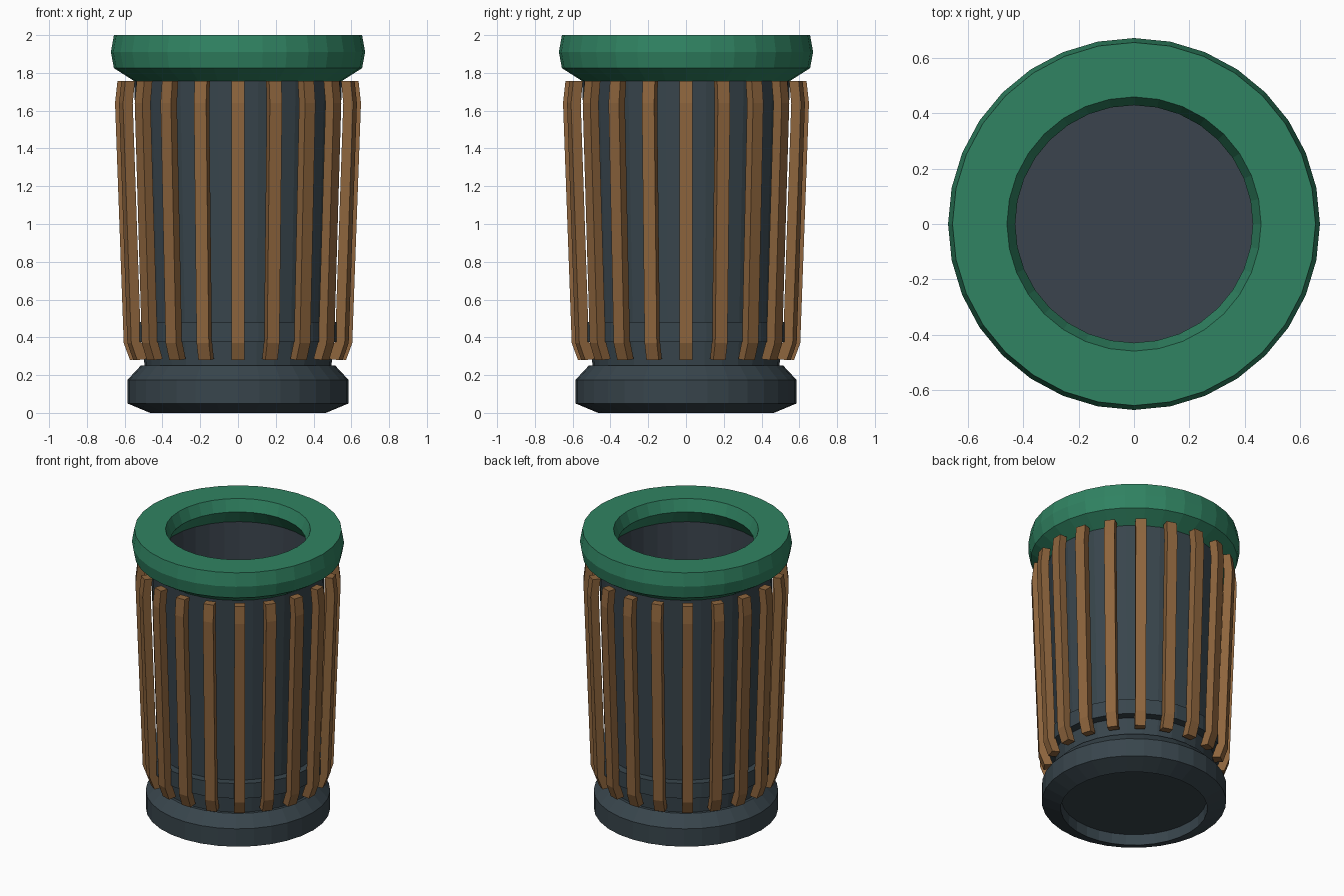
import bpy, bmesh, math
from mathutils import Matrix

if "Cube" in bpy.data.objects:
    bpy.data.objects.remove(bpy.data.objects["Cube"])

SIDES = 32
SLATS = 20


def material(name, rgb):
    """Make a flat material from 0-255 display values."""
    def lin(c):
        c /= 255
        return c / 12.92 if c <= 0.04045 else ((c + 0.055) / 1.055) ** 2.4
    m = bpy.data.materials.new(name)
    m.diffuse_color = (*[lin(c) for c in rgb], 1)
    m.use_nodes = True
    m.node_tree.nodes["Principled BSDF"].inputs["Base Color"].default_value = m.diffuse_color
    return m


green = material("green paint", (48, 131, 98))
slate = material("dark slate metal", (56, 69, 76))
liner_grey = material("liner grey", (59, 68, 77))
wood = material("brown wood", (142, 101, 61))


def finish(name, bm, mat):
    bmesh.ops.remove_doubles(bm, verts=bm.verts, dist=1e-5)
    bmesh.ops.recalc_face_normals(bm, faces=bm.faces)
    me = bpy.data.meshes.new(name)
    bm.to_mesh(me)
    bm.free()
    me.materials.append(mat)
    ob = bpy.data.objects.new(name, me)
    bpy.context.collection.objects.link(ob)
    return ob


def lathe(name, profile, mat, closed=True):
    """Spin (radius, z) points around the z axis."""
    bm = bmesh.new()
    vs = [bm.verts.new((r, 0, z)) for r, z in profile]
    pairs = list(zip(vs, vs[1:])) + ([(vs[-1], vs[0])] if closed else [])
    es = [bm.edges.new(p) for p in pairs]
    bmesh.ops.spin(bm, geom=vs + es, cent=(0, 0, 0), axis=(0, 0, 1),
                   angle=math.tau, steps=SIDES, use_merge=True)
    return finish(name, bm, mat)


# Bevelled foot with a shallow hollow underneath
lathe("base", [(0, 0.075), (0.462, 0.075), (0.465, 0), (0.585, 0.05),
               (0.585, 0.175), (0.515, 0.25), (0, 0.25)], slate, closed=False)

# Tapered outer shell
lathe("barrel", [(0.495, 0.245), (0.505, 0.4), (0.55, 1.76), (0.55, 1.83),
                 (0.51, 1.83), (0.47, 0.27)], slate)

# Inside wall and floor
lathe("liner", [(0, 0.28), (0.465, 0.28), (0.503, 1.82)], liner_grey, closed=False)

# Hoop that holds the slats
lathe("hoop", [(0.495, 0.375), (0.56, 0.375), (0.56, 0.48), (0.495, 0.48)], slate)

# Rim lid with central opening
lathe("lid", [(0.46, 2), (0.657, 2), (0.673, 1.91), (0.657, 1.825),
              (0.55, 1.757), (0.505, 1.815), (0.43, 1.92)], green)

# Bent wooden slats around the barrel
side = [(0.518, 0.285), (0.572, 0.28), (0.605, 0.37), (0.651, 1.64),
        (0.638, 1.757), (0.585, 1.757), (0.597, 1.64), (0.552, 0.385)]
bm = bmesh.new()
for i in range(SLATS):
    turn = Matrix.Rotation(math.tau * i / SLATS, 4, 'Z')
    left, right = [[bm.verts.new(turn @ Matrix.Translation((r, y, z)).translation)
                    for r, z in side] for y in (-0.034, 0.034)]
    n = len(side)
    for a in range(n):
        b = (a + 1) % n
        bm.faces.new((left[a], left[b], right[b], right[a]))
    # Cheeks split into quads: foot, long run, top
    for row in (left, right):
        for q in ((0, 1, 2, 7), (7, 2, 3, 6), (6, 3, 4, 5)):
            bm.faces.new([row[k] for k in q])
finish("slats", bm, wood)
